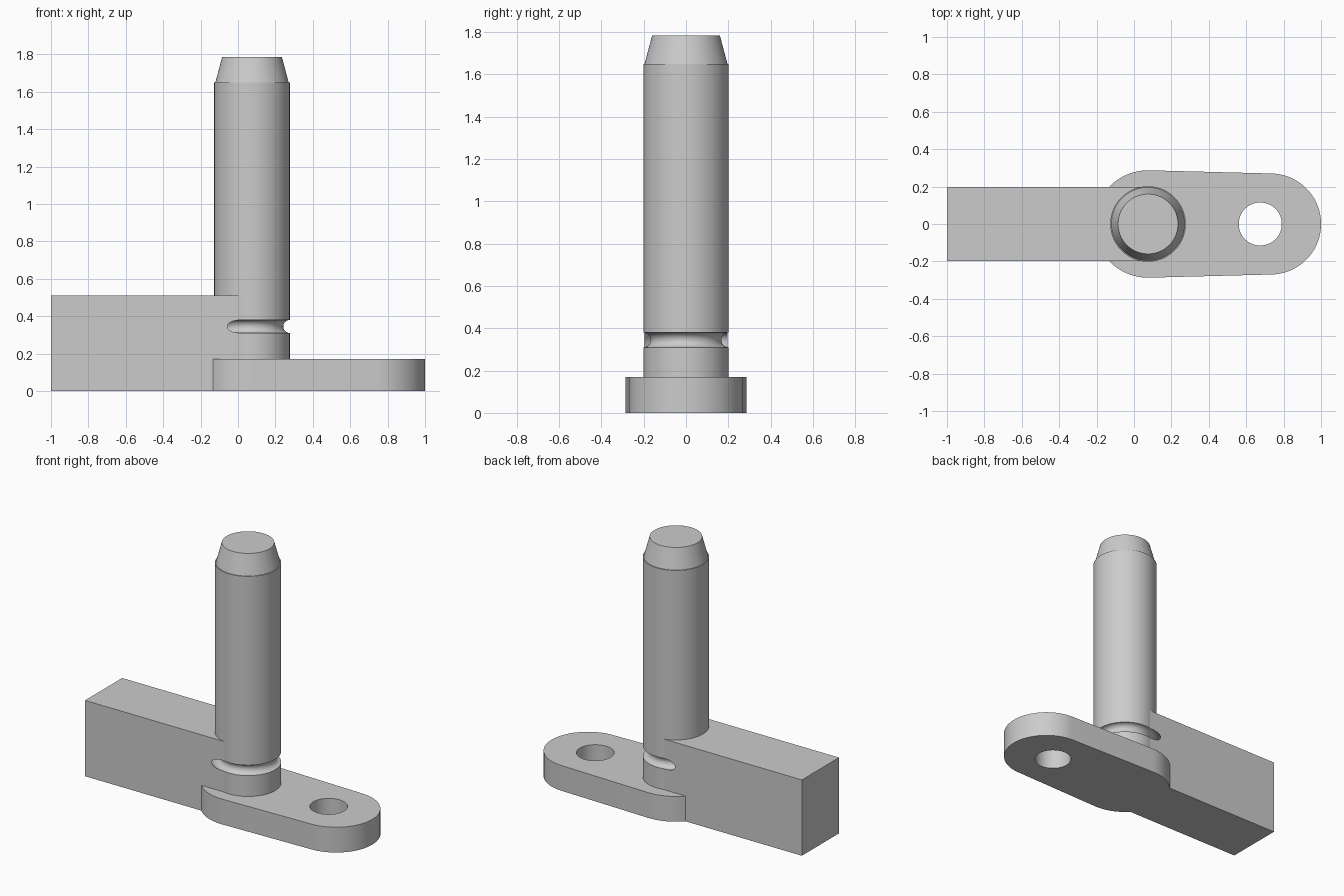
import bpy
import bmesh
from math import asin, cos, pi, radians, sin
from mathutils import Vector

cube = bpy.data.objects.get("Cube")
if cube:
    bpy.data.objects.remove(cube, do_unlink=True)

# Shared dimensions
PIN_X, PIN_R, SEGMENTS = 0.075, 0.202, 96
GROOVE_Z, GROOVE_R = 0.345, 0.035

steel = bpy.data.materials.new("plain grey")
steel.use_nodes = True
steel.diffuse_color = (0.6, 0.6, 0.6, 1)
steel.node_tree.nodes["Principled BSDF"].inputs["Base Color"].default_value = (0.6, 0.6, 0.6, 1)


def add_object(name, bm):
    bmesh.ops.recalc_face_normals(bm, faces=bm.faces)
    mesh = bpy.data.meshes.new(name)
    bm.to_mesh(mesh)
    bm.free()
    mesh.materials.append(steel)
    obj = bpy.data.objects.new(name, mesh)
    bpy.context.collection.objects.link(obj)
    return obj


def activate(obj):
    bpy.ops.object.select_all(action="DESELECT")
    obj.select_set(True)
    bpy.context.view_layer.objects.active = obj


def lathe(name, profile, closed=False):
    """Turn a (radius, height) profile about the pin axis."""
    bm = bmesh.new()
    verts = [bm.verts.new((PIN_X + r, 0, z)) for r, z in profile]
    edges = [bm.edges.new(pair) for pair in zip(verts, verts[1:])]
    if closed:
        edges.append(bm.edges.new((verts[-1], verts[0])))
    bmesh.ops.spin(bm, geom=verts + edges, cent=(PIN_X, 0, 0), axis=(0, 0, 1),
                   angle=2 * pi, steps=SEGMENTS, use_merge=True)
    bmesh.ops.remove_doubles(bm, verts=bm.verts, dist=0.00001)
    return add_object(name, bm)


def prism(name, outline, bottom, top):
    """Extrude a flat outline upwards."""
    bm = bmesh.new()
    face = bm.faces.new([bm.verts.new((x, y, bottom)) for x, y in outline])
    grown = bmesh.ops.extrude_face_region(bm, geom=[face])["geom"]
    bmesh.ops.translate(bm, vec=Vector((0, 0, top - bottom)),
                        verts=[v for v in grown if isinstance(v, bmesh.types.BMVert)])
    return add_object(name, bm)


def arc(cx, cy, radius, start, end, steps):
    return [(cx + radius * cos(start + (end - start) * i / steps),
             cy + radius * sin(start + (end - start) * i / steps))
            for i in range(steps + 1)]


def cut(target, cutter):
    modifier = target.modifiers.new("cut", "BOOLEAN")
    modifier.operation = "DIFFERENCE"
    modifier.solver = "EXACT"
    modifier.object = cutter
    activate(target)
    bpy.ops.object.modifier_apply(modifier=modifier.name)
    bpy.data.objects.remove(cutter, do_unlink=True)


# Upright pin with a round groove and a tapered tip
groove = arc(PIN_R, GROOVE_Z, GROOVE_R, 1.5 * pi, 0.5 * pi, 16)
pin = lathe("pin", [(0, 0.02), (PIN_R, 0.02)] + groove +
            [(PIN_R, 1.65), (0.196, 1.65), (0.16, 1.785), (0, 1.785)])

# Rectangular bar, cleared where the groove runs into it
bar = prism("bar", [(-1, -0.197), (0.04, -0.197), (0.04, 0.197), (-1, 0.197)], 0, 0.51)
cut(bar, lathe("groove_cutter", arc(PIN_R, GROOVE_Z, GROOVE_R, 0, 2 * pi, 32)[:-1], closed=True))

# Tapering base plate with two rounded ends and a bolt hole
BIG_R, SMALL_R, END_X = 0.287, 0.27, 0.73
tangent = pi / 2 - asin((BIG_R - SMALL_R) / (END_X - PIN_X))
plate = prism("base_plate",
              arc(END_X, 0, SMALL_R, -tangent, tangent, 48) +
              arc(PIN_X, 0, BIG_R, tangent, 2 * pi - tangent, 48), 0, 0.17)
cut(plate, prism("hole_cutter", arc(0.675, 0, 0.115, 0, 2 * pi, 64)[:-1], -0.1, 0.3))

# Smooth the curved sides and keep the corners crisp
for part in (pin, bar, plate):
    activate(part)
    bpy.ops.object.shade_smooth_by_angle(angle=radians(30))
